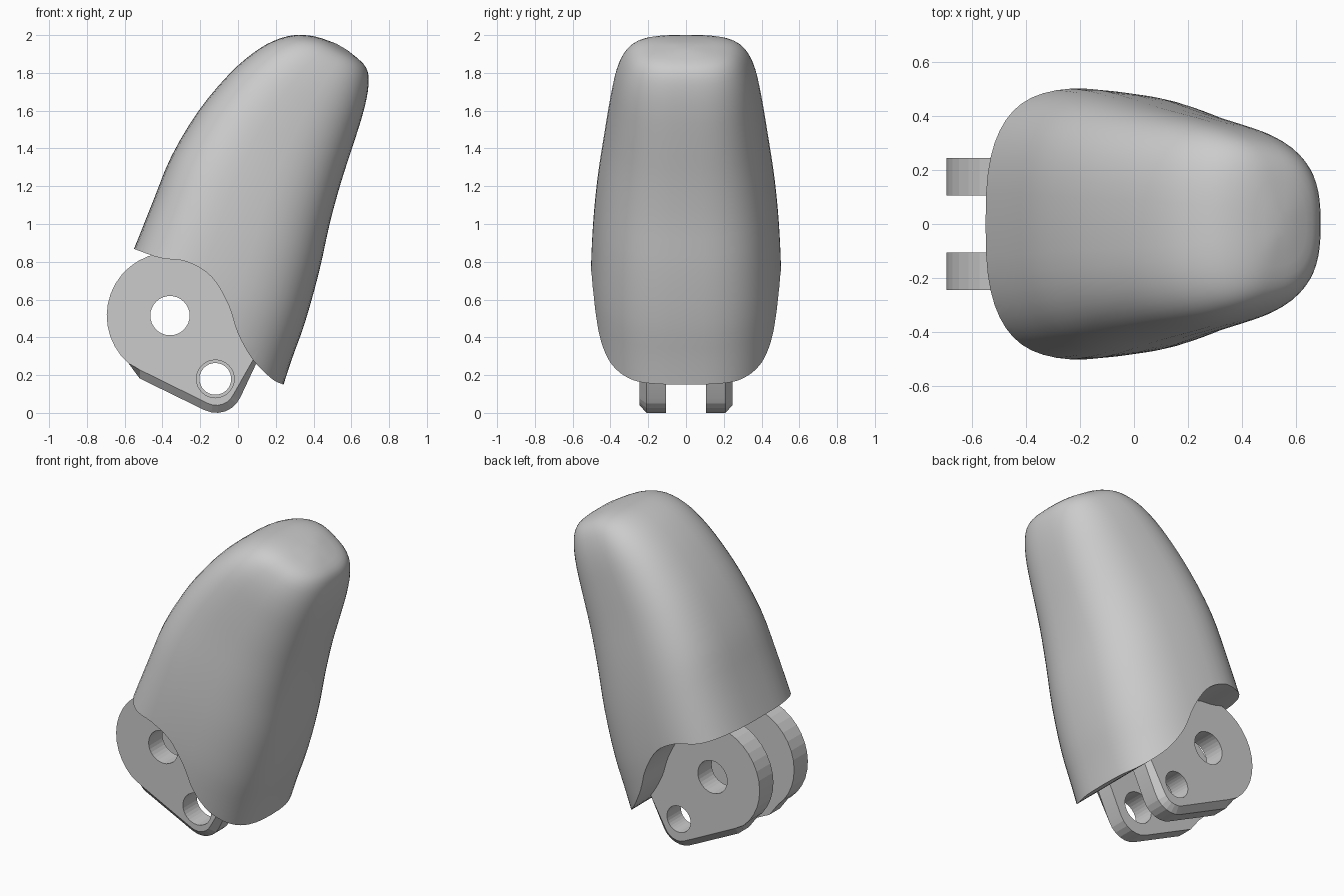
import bpy, bmesh, math
from mathutils import Vector

if "Cube" in bpy.data.objects:
    bpy.data.objects.remove(bpy.data.objects["Cube"])


def make_object(name, rings):
    """Closed solid skinned through equal-length rings."""
    bm = bmesh.new()
    vs = [[bm.verts.new(p) for p in ring] for ring in rings]
    n = len(vs[0])
    for a, b in zip(vs, vs[1:]):
        for i in range(n):
            j = (i + 1) % n
            bm.faces.new((a[i], a[j], b[j], b[i]))
    bm.faces.new(vs[0])
    bm.faces.new(vs[-1])
    bmesh.ops.recalc_face_normals(bm, faces=bm.faces)
    me = bpy.data.meshes.new(name)
    bm.to_mesh(me)
    bm.free()
    ob = bpy.data.objects.new(name, me)
    bpy.context.collection.objects.link(ob)
    return ob


def at_y(profile, y):
    return [(x, y, z) for x, z in profile]


def arc(cx, cz, r, a0, a1, n):
    return [(cx + r * math.cos(math.radians(a0 + (a1 - a0) * i / n)),
             cz + r * math.sin(math.radians(a0 + (a1 - a0) * i / n))) for i in range(n + 1)]


def smooth_path(pts, steps):
    """Catmull-Rom interpolation of points of any dimension."""
    pts = [Vector(p) for p in pts]
    pts = [2 * pts[0] - pts[1]] + pts + [2 * pts[-1] - pts[-2]]
    out = []
    for p0, p1, p2, p3 in zip(pts, pts[1:], pts[2:], pts[3:]):
        for i in range(steps):
            t = i / steps
            out.append(0.5 * (2 * p1 + (p2 - p0) * t + (2 * p0 - 5 * p1 + 4 * p2 - p3) * t ** 2
                              + (3 * p1 - p0 - 3 * p2 + p3) * t ** 3))
    return out + [pts[-2]]


def cut(ob, cutter):
    mod = ob.modifiers.new("cut", 'BOOLEAN')
    mod.operation = 'DIFFERENCE'
    mod.solver = 'EXACT'
    mod.object = cutter
    bpy.context.view_layer.objects.active = ob
    bpy.ops.object.modifier_apply(modifier=mod.name)
    bpy.data.objects.remove(cutter)


def shade(ob, angle):
    bpy.ops.object.select_all(action='DESELECT')
    ob.select_set(True)
    bpy.context.view_layer.objects.active = ob
    bpy.ops.object.shade_smooth_by_angle(angle=math.radians(angle))


# Fingertip shell: sections given as back x, back z, pad x; then pad z, half width
sections = [((-0.74, 0.45, 0.20), (0.02, 0.48)),
            ((-0.63, 0.68, 0.28), (0.27, 0.49)),
            ((-0.55, 0.87, 0.355), (0.48, 0.494)),
            ((-0.45, 1.12, 0.43), (0.75, 0.483)),
            ((-0.352, 1.36, 0.485), (1.00, 0.46)),
            ((-0.208, 1.60, 0.545), (1.22, 0.425)),
            ((-0.05, 1.79, 0.61), (1.42, 0.393)),
            ((0.08, 1.905, 0.66), (1.58, 0.365)),
            ((0.19, 1.97, 0.687), (1.70, 0.33)),
            ((0.30, 2.00, 0.69), (1.79, 0.28)),
            ((0.41, 1.992, 0.662), (1.85, 0.20)),
            ((0.52, 1.955, 0.58), (1.92, 0.05))]
backs = smooth_path([a for a, b in sections], 3)
pads = smooth_path([b for a, b in sections], 3)
rings = []
for (bx, bz, px), (pz, w) in zip(backs, pads):
    ring = []
    for i in range(56):
        a = 2 * math.pi * i / 56
        c, s = math.cos(a), math.sin(a)
        u = math.copysign(abs(c) ** (2 / 2.8), c)
        v = math.copysign(abs(s) ** (2 / 2.8), s) * (1 - 0.11 * u)  # narrower toward the pad
        ring.append(((bx + px) / 2 + u * (px - bx) / 2, v * w,
                     (bz + pz) / 2 + u * (pz - bz) / 2))
    rings.append(ring)
shell = make_object("fingertip_shell", rings)

# Curved joint opening at the bottom of the shell
edge = smooth_path([(0.30, 0.125), (0.24, 0.15), (0.18, 0.18), (0.08, 0.28), (0.0, 0.42),
                    (-0.05, 0.57), (-0.14, 0.72), (-0.27, 0.80), (-0.41, 0.82),
                    (-0.55, 0.868), (-0.85, 0.98)], 4)
opening = [tuple(p) for p in edge] + [(-1.2, 0.98), (-1.2, -0.5), (0.5, -0.5)]
cut(shell, make_object("opening_cutter", [at_y(opening, -0.8), at_y(opening, 0.8)]))
shade(shell, 35)

# Pair of hinge lugs with chamfered lower outer edges and two pin holes
big = arc(-0.36, 0.515, 0.335, 50, 229, 18)
full = (big + [(-0.52, 0.182)] + arc(-0.115, 0.14, 0.14, 244, 335, 6)
        + [(0.11, 0.29), (0.16, 0.45), (0.02, 0.75)])
inset = (big + [(-0.52, 0.228)] + arc(-0.115, 0.14, 0.10, 244, 335, 6)
         + [(0.085, 0.29), (0.14, 0.45), (0.02, 0.75)])
for side, name, pin_r in ((-1, "front_hinge_lug", 0.10), (1, "rear_hinge_lug", 0.084)):
    lug = make_object(name, [at_y(full, side * 0.105), at_y(full, side * 0.21),
                             at_y(inset, side * 0.245)])
    for cx, cz, r in ((-0.36, 0.515, 0.104), (-0.12, 0.18, pin_r)):
        hole = arc(cx, cz, r, 0, 360, 32)[:-1]
        cut(lug, make_object("hole_cutter", [at_y(hole, -0.4), at_y(hole, 0.4)]))
    shade(lug, 9)
